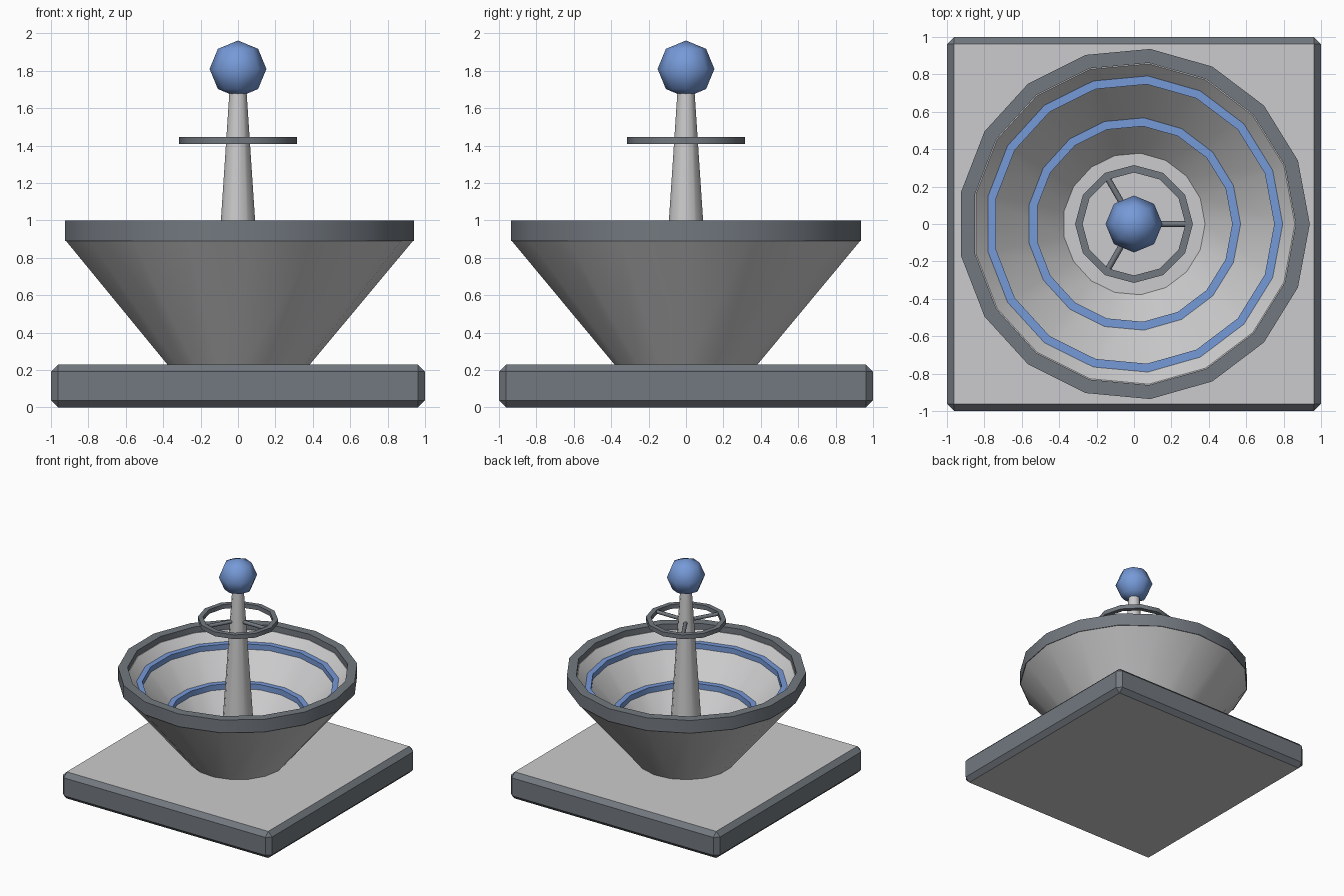
import bpy, bmesh, math
from mathutils import Matrix

if "Cube" in bpy.data.objects:
    bpy.data.objects.remove(bpy.data.objects["Cube"], do_unlink=True)


def material(name, rgb):
    m = bpy.data.materials.new(name)
    m.use_nodes = True
    m.diffuse_color = (*rgb, 1)
    m.node_tree.nodes["Principled BSDF"].inputs["Base Color"].default_value = (*rgb, 1)
    return m


LIGHT = material("light_grey", (0.60, 0.60, 0.61))
SLATE = material("slate_grey", (0.17, 0.19, 0.215))
BLUE = material("blue", (0.18, 0.32, 0.68))


def finish(name, bm, mats, angle=None):
    """Turn a bmesh into an object, smooth below the given angle."""
    mesh = bpy.data.meshes.new(name)
    bm.to_mesh(mesh)
    bm.free()
    ob = bpy.data.objects.new(name, mesh)
    bpy.context.collection.objects.link(ob)
    for m in mats:
        mesh.materials.append(m)
    if angle is not None:
        bpy.ops.object.select_all(action='DESELECT')
        ob.select_set(True)
        bpy.context.view_layer.objects.active = ob
        bpy.ops.object.shade_smooth_by_angle(angle=math.radians(angle))
    return ob


def lathe(name, profile, sides, mat):
    """Spin a closed (radius, z) profile about the z axis."""
    bm = bmesh.new()
    verts = [bm.verts.new((r, 0, z)) for r, z in profile]
    edges = [bm.edges.new((v, verts[(i + 1) % len(verts)])) for i, v in enumerate(verts)
             if not (v.co.x == 0 and verts[(i + 1) % len(verts)].co.x == 0)]
    bmesh.ops.spin(bm, geom=verts + edges, axis=(0, 0, 1), cent=(0, 0, 0),
                   angle=math.tau, steps=sides, use_duplicate=False)
    bmesh.ops.remove_doubles(bm, verts=bm.verts, dist=0.0005)
    bmesh.ops.recalc_face_normals(bm, faces=bm.faces)
    return finish(name, bm, [mat], 35)


def ring(name, inner, outer, low, high, sides, mat):
    return lathe(name, [(inner, low), (outer, low), (outer, high), (inner, high)], sides, mat)


# Square base: slate sides and chamfers, light top and underside
bm = bmesh.new()
bmesh.ops.create_cube(bm, size=1, matrix=Matrix.Translation((0, 0, 0.115)) @ Matrix.Diagonal((2, 2, 0.23, 1)))
bmesh.ops.bevel(bm, geom=bm.edges[:], offset=0.038, segments=1, affect='EDGES')
bm.normal_update()
for f in bm.faces:
    f.material_index = 0 if abs(f.normal.z) > 0.9 else 1
finish("base", bm, [LIGHT, SLATE])

# Conical bowl with a thick wall and flat floor
lathe("bowl", [(0, 0.225), (0.38, 0.225), (0.935, 0.89), (0.9, 0.95),
               (0.86, 0.95), (0.38, 0.43), (0, 0.43)], 17, LIGHT)
ring("bowl_rim", 0.865, 0.94, 0.89, 1.0, 17, SLATE)

# Blue bands inside the bowl
ring("upper_band", 0.75, 0.795, 0.835, 0.88, 17, BLUE)
ring("lower_band", 0.525, 0.57, 0.595, 0.642, 17, BLUE)

# Tapered column
lathe("column", [(0, 0.42), (0.13, 0.42), (0.045, 1.7), (0, 1.7)], 12, LIGHT)

# Hoop around the column with three spokes
ring("hoop", 0.275, 0.315, 1.41, 1.447, 12, SLATE)
for i in range(3):
    bm = bmesh.new()
    bmesh.ops.create_cone(bm, cap_ends=True, segments=8, radius1=0.016, radius2=0.016, depth=0.28,
                          matrix=Matrix.Rotation(i * math.tau / 3, 4, 'Z')
                          @ Matrix.Translation((0.15, 0, 1.428))
                          @ Matrix.Rotation(math.pi / 2, 4, 'Y'))
    finish(f"spoke_{i + 1}", bm, [SLATE], 50)

# Ball on top
bm = bmesh.new()
bmesh.ops.create_uvsphere(bm, u_segments=8, v_segments=4, radius=0.152,
                          matrix=Matrix.Translation((0, 0, 1.81)))
finish("ball", bm, [BLUE], 180)
